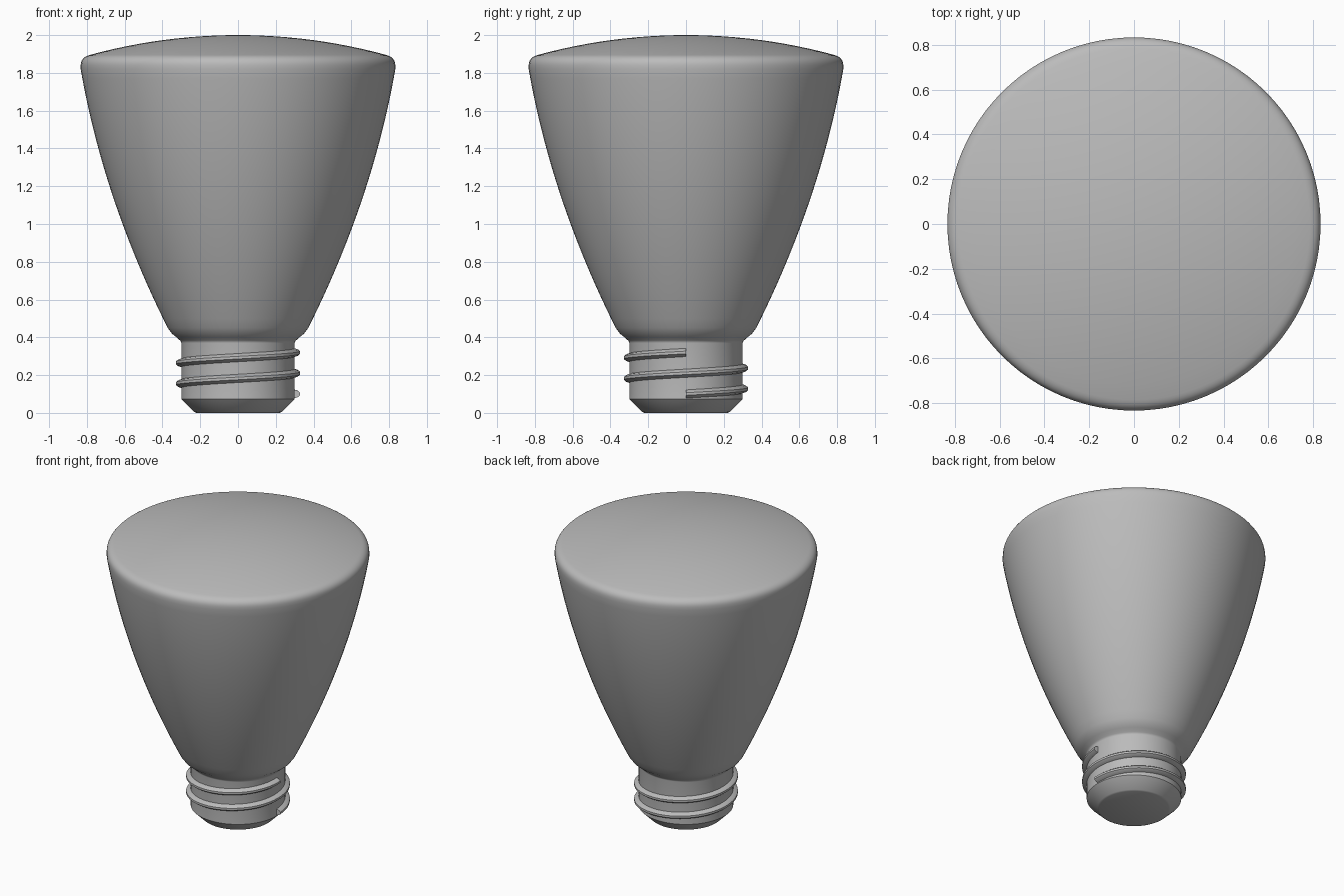
import bpy, bmesh
from math import sin, cos, pi, sqrt, radians
from mathutils import Vector

cube = bpy.data.objects.get("Cube")
if cube:
    bpy.data.objects.remove(cube, do_unlink=True)

grey = bpy.data.materials.new("plain grey")
grey.use_nodes = True
COLOUR = (0.5, 0.5, 0.5, 1)
grey.diffuse_color = COLOUR
grey.node_tree.nodes["Principled BSDF"].inputs["Base Color"].default_value = COLOUR


def bezier(points, steps):
    """Points along a quadratic curve, both ends included."""
    a, b, c = (Vector(p) for p in points)
    ts = [i / steps for i in range(steps + 1)]
    return [a * (1 - t) ** 2 + b * 2 * t * (1 - t) + c * t * t for t in ts]


def finish(name, bm, angle):
    bmesh.ops.recalc_face_normals(bm, faces=bm.faces)
    mesh = bpy.data.meshes.new(name)
    bm.to_mesh(mesh)
    bm.free()
    mesh.materials.append(grey)
    ob = bpy.data.objects.new(name, mesh)
    bpy.context.collection.objects.link(ob)
    bpy.ops.object.select_all(action='DESELECT')
    ob.select_set(True)
    bpy.context.view_layer.objects.active = ob
    bpy.ops.object.shade_smooth_by_angle(angle=radians(angle))


def lathe(name, profile, steps=96):
    bm = bmesh.new()
    verts = [bm.verts.new((r, 0, z)) for r, z in profile]
    edges = [bm.edges.new(pair) for pair in zip(verts, verts[1:])]
    bmesh.ops.spin(bm, geom=verts + edges, cent=(0, 0, 0), axis=(0, 0, 1),
                   angle=2 * pi, steps=steps)
    bmesh.ops.remove_doubles(bm, verts=bm.verts, dist=0.0002)
    finish(name, bm, 30)


def helix_ridge(name, section, z0, pitch, turns, steps=64):
    """Sweep a closed radius/height section up a helix and cap the ends."""
    bm = bmesh.new()
    rings = []
    for i in range(steps * turns + 1):
        a = 2 * pi * i / steps
        z = z0 + pitch * i / steps
        rings.append([bm.verts.new((r * cos(a), r * sin(a), z + h)) for r, h in section])
    n = len(section)
    for lo, hi in zip(rings, rings[1:]):
        for j in range(n):
            k = (j + 1) % n
            bm.faces.new((lo[j], lo[k], hi[k], hi[j]))
    bm.faces.new(rings[0])
    bm.faces.new(rings[-1])
    finish(name, bm, 40)


# Threaded neck, flared shoulder, curved side, rounded rim and shallow dome
neck = [(0, 0), (0.22, 0), (0.232, 0.005), (0.3, 0.073), (0.3, 0.37)]
shoulder = bezier([(0.302, 0.378), (0.308, 0.386), (0.35, 0.42)], 4)
side = bezier([(0.372, 0.45), (0.712, 1.127), (0.833, 1.82)], 28)
rim = bezier([(0.833, 1.84), (0.832, 1.882), (0.785, 1.895)], 8)
R = 3.0
drop = R - sqrt(R * R - 0.785 ** 2)
dome = []
for i in range(1, 13):
    r = 0.785 * (1 - i / 12)
    sag = R - sqrt(R * R - r * r)
    dome.append((r, 2 - 0.105 * sag / drop))
lathe("knob_body", neck + shoulder + side + rim + dome)

# Screw thread: two turns, starting and ending on the left side
half = [(0.29, -0.026), (0.3, -0.022), (0.318, -0.016), (0.329, -0.007)]
section = half + [(r, -h) for r, h in reversed(half)]
helix_ridge("screw_thread", section, 0.1, 0.11, 2)
